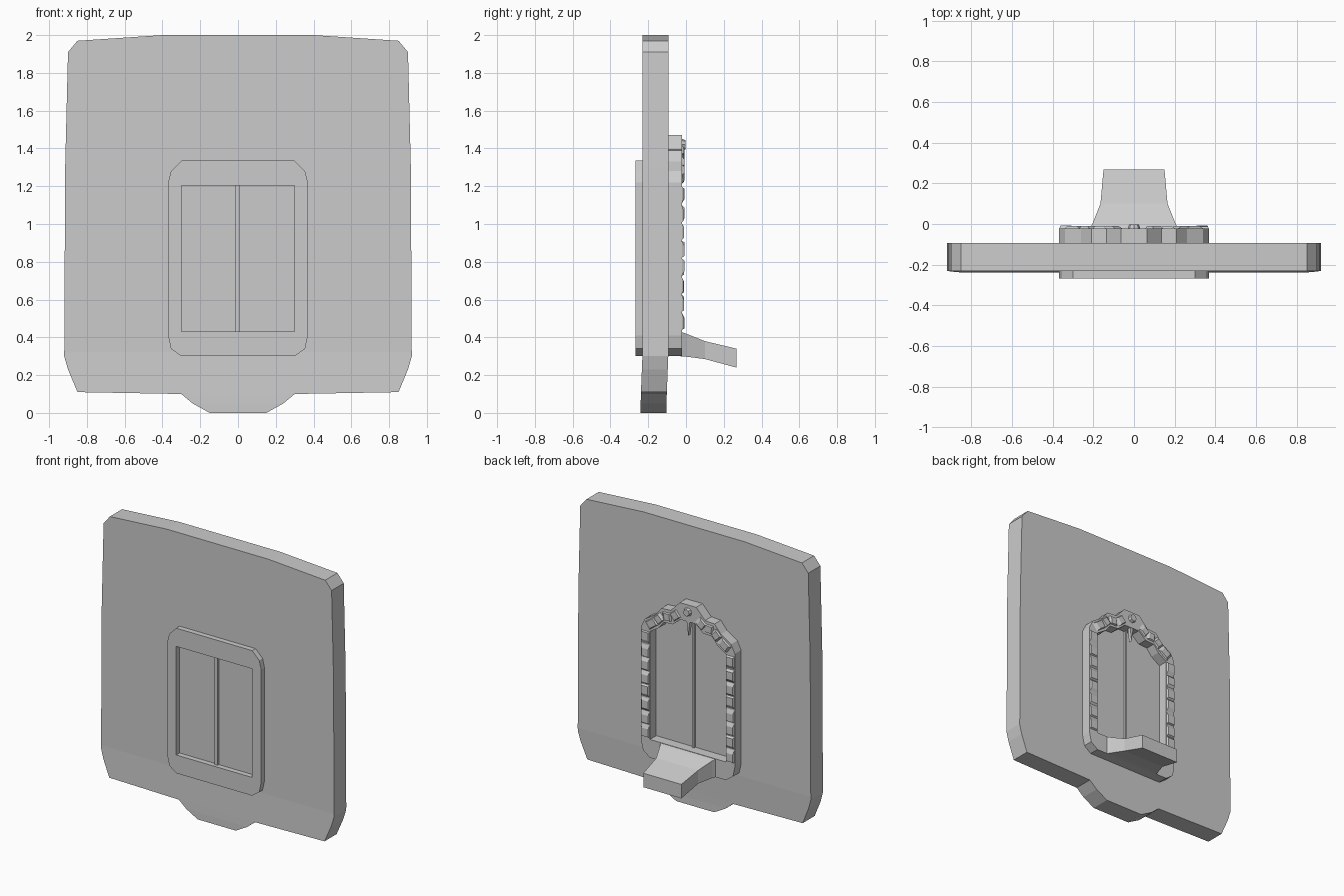
import bpy, bmesh, math, random
from mathutils import Matrix, Vector

if "Cube" in bpy.data.objects:
    bpy.data.objects.remove(bpy.data.objects["Cube"])

random.seed(4)


def finish(bm, name):
    bmesh.ops.recalc_face_normals(bm, faces=bm.faces[:])
    me = bpy.data.meshes.new(name)
    bm.to_mesh(me)
    bm.free()
    ob = bpy.data.objects.new(name, me)
    bpy.context.collection.objects.link(ob)
    return ob


def mirrored(half):
    """Right half of an outline, top to bottom, closed by its mirror image."""
    return half + [(-x, z) for x, z in reversed(half)]


def plate(name, outlines, y0, y1, cut_z=None):
    """Fill one outline (plus an optional hole) in XZ and extrude along Y."""
    bm = bmesh.new()
    edges = []
    for pts in outlines:
        vs = [bm.verts.new((x, y0, z)) for x, z in pts]
        edges += [bm.edges.new((vs[i - 1], vs[i])) for i in range(len(vs))]
    bmesh.ops.triangle_fill(bm, edges=edges, use_beauty=True, use_dissolve=False)
    ext = bmesh.ops.extrude_face_region(bm, geom=bm.faces[:], use_keep_orig=True)
    moved = [g for g in ext["geom"] if isinstance(g, bmesh.types.BMVert)]
    bmesh.ops.translate(bm, verts=moved, vec=(0, y1 - y0, 0))
    if cut_z:
        # slight forward lean of the bottom strip
        bmesh.ops.bisect_plane(bm, geom=bm.verts[:] + bm.edges[:] + bm.faces[:],
                               plane_co=(0, 0, cut_z), plane_no=(0, 0, 1))
        for v in bm.verts:
            v.co.y -= 0.04 * min(max(cut_z - v.co.z, 0), 0.25)
    return finish(bm, name)


def box(name, x0, x1, y0, y1, z0, z1):
    return plate(name, [[(x0, z0), (x1, z0), (x1, z1), (x0, z1)]], y0, y1)


# wall slab
plate("wall_slab", [mirrored([
    (0.40, 2.0), (0.85, 1.97), (0.90, 1.91), (0.915, 1.30), (0.92, 0.30),
    (0.90, 0.23), (0.85, 0.11), (0.30, 0.10), (0.24, 0.05), (0.15, 0.0)])],
    -0.23, -0.093, 0.32)

# front frame with rectangular opening
bottom = [(0.37, 0.41), (0.355, 0.34), (0.30, 0.30)]
plate("front_frame", [
    mirrored([(0.30, 1.335), (0.355, 1.28), (0.37, 1.22)] + bottom),
    mirrored([(0.30, 1.205), (0.30, 0.43)])], -0.268, -0.23)

# back frame with stepped arch
plate("back_frame", [
    mirrored([(0.065, 1.47), (0.135, 1.395), (0.21, 1.39), (0.26, 1.33),
              (0.34, 1.28), (0.37, 1.22)] + bottom),
    mirrored([(0.06, 1.35), (0.12, 1.30), (0.19, 1.295), (0.23, 1.245),
              (0.30, 1.20), (0.30, 0.43)])], -0.094, -0.022)

# door seam strips on both faces
box("front_door_seam", -0.015, 0.010, -0.245, -0.23, 0.43, 1.205)
box("back_door_seam", -0.008, 0.008, -0.094, -0.08, 0.43, 1.35)


# chiselled stones along the back frame
def stones(name, segments):
    bm = bmesh.new()
    for (xa, za), (xb, zb), width in segments:
        a, b = Vector((xa, 0, za)), Vector((xb, 0, zb))
        d = b - a
        rot = Matrix.Rotation(-math.atan2(d.z, d.x), 4, 'Y')
        h = random.uniform(0.009, 0.014)
        skew = random.uniform(-0.15, 0.15) * d.length
        loops = []
        for s, y in ((1.0, -0.023), (0.62, -0.022 + h)):
            ring = []
            for i, j in ((-1, -1), (1, -1), (1, 1), (-1, 1)):
                off = skew if s < 1 else 0
                p = rot @ Vector((i * s * d.length / 2 + off, 0, j * (s + 1) / 2 * width / 2))
                p += (a + b) / 2
                ring.append(bm.verts.new((p.x, y, p.z)))
            loops.append(ring)
        bm.faces.new(loops[1])
        for i in range(4):
            bm.faces.new((loops[0][i - 1], loops[0][i], loops[1][i], loops[1][i - 1]))
    return finish(bm, name)


for side, label in ((1, "left"), (-1, "right")):
    n = 8
    step = 0.76 / n
    stones(label + "_jamb_stones", [
        ((side * 0.335, 0.44 + i * step), (side * 0.335, 0.44 + (i + 0.96) * step), 0.066)
        for i in range(n)])
    arch = [(0.325, 1.235), (0.25, 1.29), (0.20, 1.34), (0.13, 1.345), (0.075, 1.39)]
    stones(label + "_arch_stones", [
        ((side * p[0], p[1]), (side * q[0], q[1]), 0.06) for p, q in zip(arch, arch[1:])])

# keystone boss and hanging spike
bm = bmesh.new()
bmesh.ops.create_cone(bm, cap_ends=True, segments=8, radius1=0.032, radius2=0.024, depth=0.025,
                      matrix=Matrix.Translation((0, -0.015, 1.42)) @ Matrix.Rotation(-math.pi / 2, 4, 'X'))
finish(bm, "keystone_boss")
plate("hanging_spike", [[(-0.014, 1.36), (0.014, 1.36), (0.0, 1.25)]], -0.05, -0.025)

# sloping step at the foot of the back frame
bm = bmesh.new()
rings = []
for w, y, top, low in ((0.22, -0.03, 0.43, 0.30), (0.205, 0.0, 0.42, 0.298),
                       (0.165, 0.10, 0.38, 0.285), (0.15, 0.267, 0.34, 0.24)):
    rings.append([bm.verts.new(c) for c in ((-w, y, low), (w, y, low), (w, y, top), (-w, y, top))])
bm.faces.new(rings[0])
bm.faces.new(rings[-1])
for r, s in zip(rings, rings[1:]):
    for i in range(4):
        bm.faces.new((r[i - 1], r[i], s[i], s[i - 1]))
finish(bm, "back_step")
